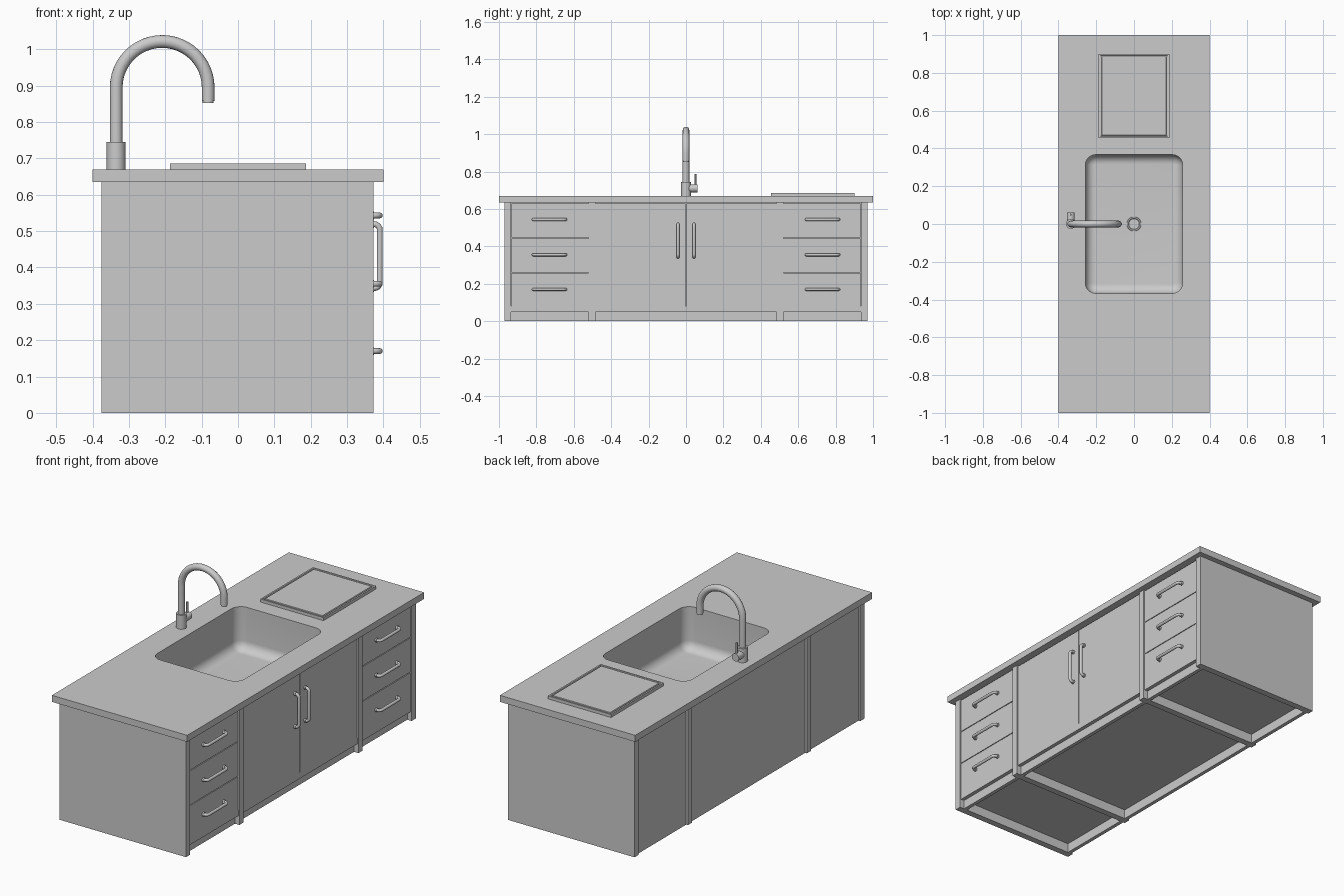
import bpy, bmesh
from math import sin, cos, pi, radians

if "Cube" in bpy.data.objects:
    bpy.data.objects.remove(bpy.data.objects["Cube"])


def add_mesh(name, bm):
    me = bpy.data.meshes.new(name)
    bm.to_mesh(me)
    bm.free()
    ob = bpy.data.objects.new(name, me)
    bpy.context.collection.objects.link(ob)
    return ob


def activate(ob):
    bpy.ops.object.select_all(action='DESELECT')
    ob.select_set(True)
    bpy.context.view_layer.objects.active = ob


def smooth(ob, angle=35):
    activate(ob)
    bpy.ops.object.shade_smooth_by_angle(angle=radians(angle))


def box(name, x0, x1, y0, y1, z0, z1):
    bm = bmesh.new()
    bmesh.ops.create_cube(bm, size=1)
    for v in bm.verts:
        v.co = ((x0 + x1) / 2 + v.co.x * (x1 - x0),
                (y0 + y1) / 2 + v.co.y * (y1 - y0),
                (z0 + z1) / 2 + v.co.z * (z1 - z0))
    return add_mesh(name, bm)


def tube(name, pts, r, sides=4):
    cu = bpy.data.curves.new(name, 'CURVE')
    cu.dimensions = '3D'
    cu.bevel_depth, cu.bevel_resolution, cu.use_fill_caps = r, sides, True
    sp = cu.splines.new('POLY')
    sp.points.add(len(pts) - 1)
    for p, c in zip(sp.points, pts):
        p.co = (*c, 1)
    ob = bpy.data.objects.new(name, cu)
    bpy.context.collection.objects.link(ob)
    activate(ob)
    bpy.ops.object.convert(target='MESH')
    smooth(ob, 50)
    return ob


def rounded_rect(hx, hy, r, n=8):
    pts = []
    for k, (sx, sy) in enumerate([(1, 1), (-1, 1), (-1, -1), (1, -1)]):
        for i in range(n + 1):
            a = (k + i / n) * pi / 2
            pts.append((sx * (hx - r) + r * cos(a), sy * (hy - r) + r * sin(a)))
    return pts


def loft(name, rings, cap_top=False):
    """Rings of points from top to bottom, surface facing inward, floor closed."""
    bm = bmesh.new()
    vs = [[bm.verts.new(p) for p in ring] for ring in rings]
    n = len(vs[0])
    for a, b in zip(vs, vs[1:]):
        for i in range(n):
            j = (i + 1) % n
            bm.faces.new((a[i], a[j], b[j], b[i]))
    bm.faces.new(vs[-1])
    if cap_top:
        bm.faces.new(vs[0])
        bmesh.ops.recalc_face_normals(bm, faces=bm.faces)
    return add_mesh(name, bm)


HX, HY, R = 0.257, 0.367, 0.055      # sink opening
FRONT, BACK = 0.372, -0.375          # cabinet depth
FACE = FRONT - 0.006                 # door and drawer faces

# Countertop with the sink opening cut through
top = box("countertop", -0.4, 0.4, -1, 1, 0.635, 0.67)
cutter = loft("sink_cutter", [[(x, y, z) for x, y in rounded_rect(HX, HY, R)]
                              for z in (0.75, 0.55)], True)
mod = top.modifiers.new("opening", 'BOOLEAN')
mod.object, mod.solver = cutter, 'EXACT'
activate(top)
bpy.ops.object.modifier_apply(modifier="opening")
bpy.data.objects.remove(cutter)
smooth(top, 30)

# Sink basin: straight walls, filleted into the floor
floor, fil = 0.44, 0.05
rings = [[(x, y, 0.636) for x, y in rounded_rect(HX, HY, R)]]
for i in range(9):
    a = i / 8 * pi / 2
    d = fil * (1 - cos(a))
    rings.append([(x, y, floor + fil * (1 - sin(a)))
                  for x, y in rounded_rect(HX - d, HY - d, R - d)])
smooth(loft("sink_basin", rings), 40)

# Drain: stepped round dish
prof = [(0.038, 0.0005), (0.037, 0.004), (0.031, 0.004), (0.027, 0.001)]
smooth(loft("drain", [[(r * cos(i * pi / 16), r * sin(i * pi / 16), floor + h)
                       for i in range(32)] for r, h in prof]), 30)

# Upright panels: two ends and two dividers
for s in (-1, 1):
    for nm, a, b in (("end_panel", 0.935, 0.97), ("divider", 0.485, 0.52)):
        box(nm, BACK, FRONT, min(s * a, s * b), max(s * a, s * b), 0, 0.635)

# Three bays: back, floor, toe kick and bottom rail
for nm, y0, y1 in (("left", -0.935, -0.52), ("middle", -0.485, 0.485), ("right", 0.52, 0.935)):
    box(nm + "_back_panel", BACK + 0.01, BACK + 0.03, y0, y1, 0, 0.635)
    box(nm + "_floor_panel", BACK + 0.03, FACE - 0.02, y0, y1, 0.05, 0.07)
    box(nm + "_toe_kick", FACE - 0.04, FACE - 0.02, y0, y1, 0, 0.05)
    box(nm + "_bottom_rail", FACE - 0.02, FACE, y0, y1, 0.048, 0.08)
    box(nm + "_gap_backing", FACE - 0.025, FACE - 0.015, y0, y1, 0.07, 0.635)


def handle(name, y, z, half, vertical):
    # Bent bar standing off the face, with a foot at each end
    out, r = FRONT + 0.018, 0.016
    prof = [(FACE - 0.002, -half)]
    for i in range(6):
        a = i / 5 * pi / 2
        prof.append((out - r + r * sin(a), -half + r - r * cos(a)))
    prof += [(x, -t) for x, t in reversed(prof)]
    place = (lambda x, t: (x, y, z + t)) if vertical else (lambda x, t: (x, y + t, z))
    tube(name, [place(x, t) for x, t in prof], 0.008)
    for t in (-half, half):
        tube(name + "_foot", [place(FACE - 0.002, t), place(FACE + 0.008, t)], 0.0105)


# Doors and drawers
for s in (-1, 1):
    a, b = sorted((s * 0.002, s * 0.484))
    box("door", FACE - 0.02, FACE, a, b, 0.08, 0.63)
    handle("door_handle", s * 0.043, 0.431, 0.088, True)
    a, b = sorted((s * 0.521, s * 0.934))
    for z0, z1, hz in ((0.08, 0.257, 0.17), (0.261, 0.443, 0.355), (0.447, 0.63, 0.543)):
        box("drawer_front", FACE - 0.02, FACE, a, b, z0, z1)
        handle("drawer_handle", s * 0.73, hz, 0.087, False)

# Faucet: base collar, gooseneck, nozzle, side valve and lever
fx, cx, cz, fr = -0.335, -0.2085, 0.895, 0.1265
tube("faucet_base", [(fx, 0, 0.67), (fx, 0, 0.745)], 0.026, 6)
arc = [(cx - fr * cos(i * pi / 24), 0, cz + fr * sin(i * pi / 24)) for i in range(25)]
tube("faucet_neck", [(fx, 0, 0.74)] + arc + [(cx + fr, 0, 0.858)], 0.0175, 6)
tube("faucet_nozzle", [(cx + fr, 0, 0.86), (cx + fr, 0, 0.852)], 0.015, 6)
tube("faucet_valve", [(fx, 0.015, 0.71), (fx, 0.062, 0.71)], 0.021, 6)
tube("faucet_lever", [(fx, 0.05, 0.715), (fx, 0.05, 0.786)], 0.005)

# Cutting board with a juice groove
board = box("cutting_board", -0.187, 0.187, 0.455, 0.9, 0.67, 0.686)
bm = bmesh.new()
bm.from_mesh(board.data)
face = max(bm.faces, key=lambda f: f.calc_center_median().z)
bmesh.ops.inset_region(bm, faces=[face], thickness=0.012)
bmesh.ops.inset_region(bm, faces=[face], thickness=0.003, depth=-0.005)
bmesh.ops.inset_region(bm, faces=[face], thickness=0.006)
bmesh.ops.inset_region(bm, faces=[face], thickness=0.003, depth=0.005)
bm.to_mesh(board.data)
bm.free()
